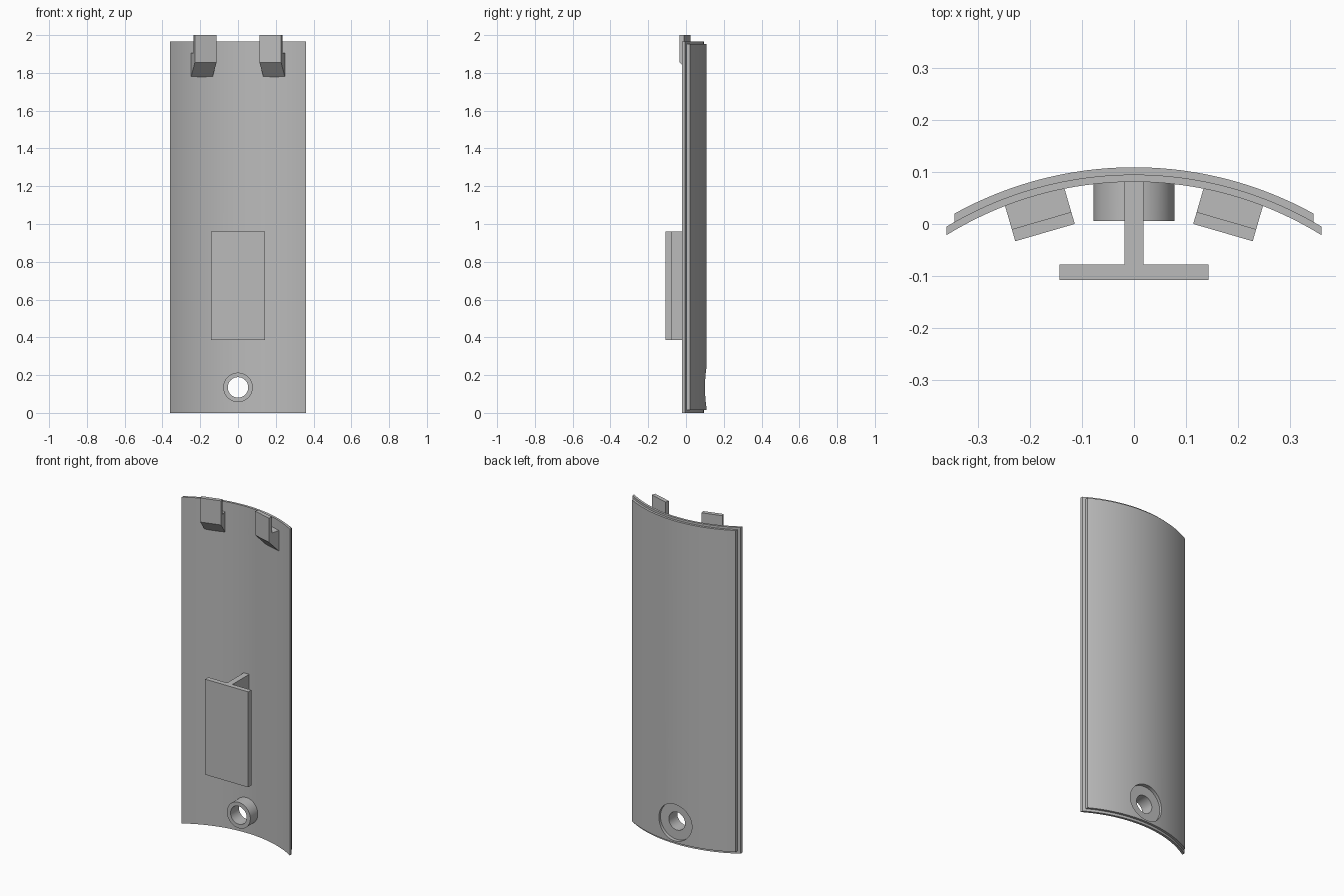
import bpy, bmesh, math
from mathutils import Matrix, Vector

old = bpy.data.objects.get("Cube")
if old:
    bpy.data.objects.remove(old, do_unlink=True)

grey = bpy.data.materials.new("plain grey")
grey.use_nodes = True
COLOUR = (0.5, 0.5, 0.5, 1)
grey.diffuse_color = COLOUR
grey.node_tree.nodes["Principled BSDF"].inputs["Base Color"].default_value = COLOUR

AXIS_Y = -0.604          # centre of the panel's curvature
HOLE_Z = 0.135


def prism(name, points, direction):
    """Extrude a closed outline along a direction."""
    bm = bmesh.new()
    face = bm.faces.new([bm.verts.new(p) for p in points])
    ext = bmesh.ops.extrude_face_region(bm, geom=[face])
    verts = [g for g in ext["geom"] if isinstance(g, bmesh.types.BMVert)]
    bmesh.ops.translate(bm, verts=verts, vec=direction)
    bmesh.ops.recalc_face_normals(bm, faces=bm.faces)
    mesh = bpy.data.meshes.new(name)
    bm.to_mesh(mesh)
    bm.free()
    mesh.materials.append(grey)
    obj = bpy.data.objects.new(name, mesh)
    bpy.context.collection.objects.link(obj)
    return obj


def box(name, x0, x1, y0, y1, z0, z1):
    outline = [(x0, y0, z0), (x1, y0, z0), (x1, y1, z0), (x0, y1, z0)]
    return prism(name, outline, (0, 0, z1 - z0))


def curved_sheet(name, half, r_in, r_out, z0, z1, steps=48):
    """Curved sheet whose side edges are cut straight."""
    def arc(r):
        a = math.asin(half / r)
        angles = [a * (2 * i / steps - 1) for i in range(steps + 1)]
        return [(r * math.sin(t), AXIS_Y + r * math.cos(t), z0) for t in angles]
    return prism(name, arc(r_in) + arc(r_out)[::-1], (0, 0, z1 - z0))


def disc(name, radius, y0, y1, sides=64):
    ring = [(radius * math.cos(math.tau * i / sides), y0,
             HOLE_Z + radius * math.sin(math.tau * i / sides)) for i in range(sides)]
    return prism(name, ring, (0, y1 - y0, 0))


def combine(target, other, operation):
    mod = target.modifiers.new(operation.lower(), "BOOLEAN")
    mod.operation, mod.solver, mod.object = operation, "EXACT", other
    bpy.context.view_layer.objects.active = target
    bpy.ops.object.modifier_apply(modifier=mod.name)
    bpy.data.objects.remove(other, do_unlink=True)


# Curved panel: a wide inner layer with a slightly smaller outer skin
panel = curved_sheet("curved_panel", 0.36, 0.685, 0.699, 0, 1.965)
combine(panel, curved_sheet("outer_skin", 0.345, 0.692, 0.713, 0.015, 1.952), "UNION")

# Screw boss with a recess behind and a through hole
combine(panel, disc("screw_boss", 0.078, 0.006, 0.09), "UNION")
combine(panel, disc("recess_cutter", 0.11, 0.086, 0.2), "DIFFERENCE")
combine(panel, disc("hole_cutter", 0.054, -0.1, 0.2), "DIFFERENCE")

# T-shaped grip on the inside
stem = box("grip_stem", -0.018, 0.018, -0.08, 0.086, 0.385, 0.96)
plate = box("grip_plate", -0.143, 0.143, -0.108, -0.078, 0.385, 0.96)

# Hooked clips at the top, turned to face the centre of curvature
PROFILE = [(0, 2.0), (0, 1.855), (0.077, 1.775), (0.077, 1.905), (0.024, 1.905), (0.024, 2.0)]
parts = [panel, stem, plate]
for side, label in ((1, "left"), (-1, "right")):
    clip = prism(label + "_clip", [(-0.0595, d, z) for d, z in PROFILE], (0.119, 0, 0))
    turn = Matrix.Rotation(math.radians(-16.2 * side), 4, "Z")
    clip.data.transform(Matrix.Translation((0.171 * side, -0.0165, 0)) @ turn)
    parts.append(clip)

# Smooth the curves and keep the edges sharp
bpy.ops.object.select_all(action="DESELECT")
for obj in parts:
    obj.select_set(True)
bpy.context.view_layer.objects.active = panel
bpy.ops.object.shade_smooth_by_angle(angle=math.radians(25))
